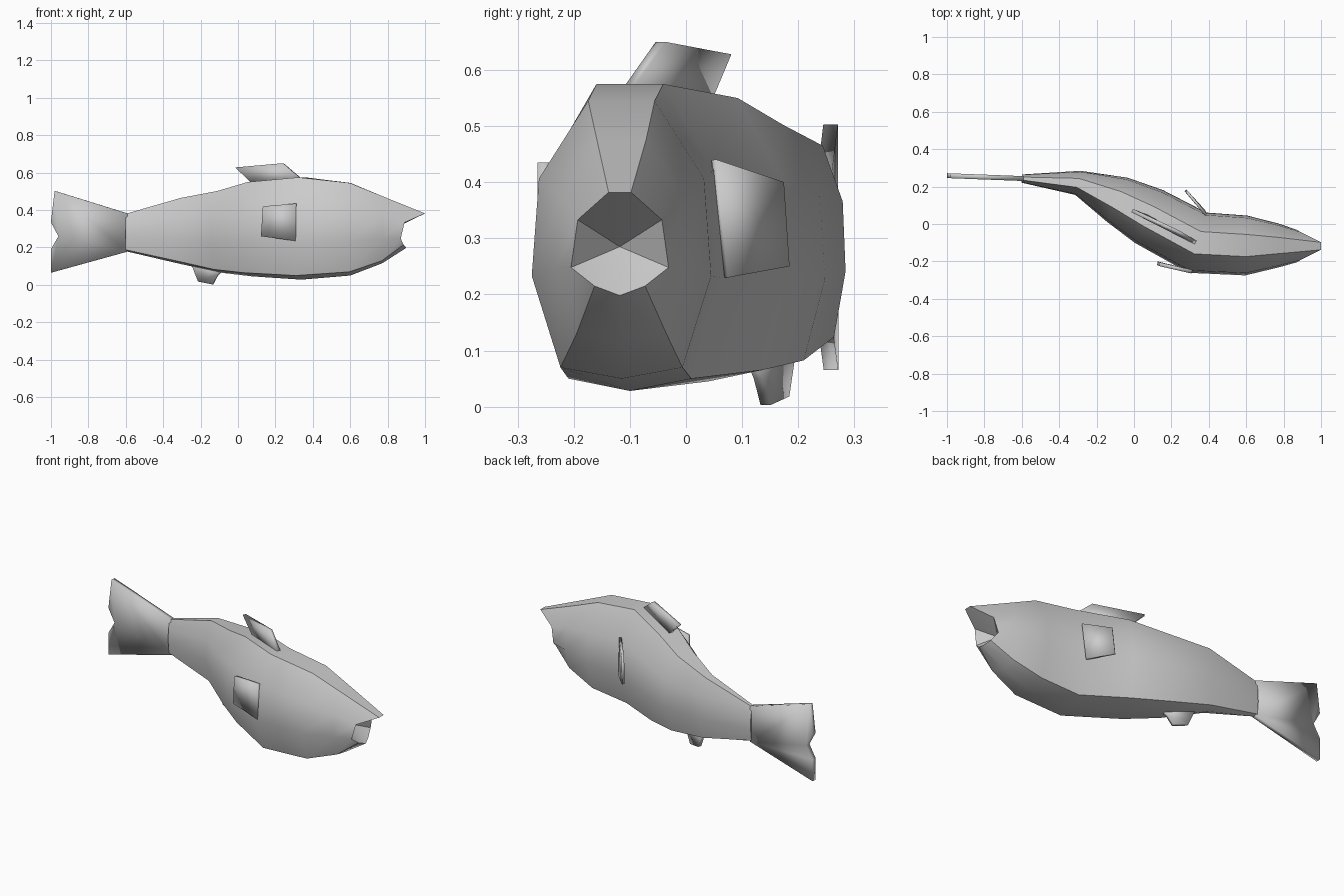
import bpy, bmesh, math
from mathutils import Vector

if "Cube" in bpy.data.objects:
    bpy.data.objects.remove(bpy.data.objects["Cube"])


def finish(name, bm, angle=30):
    bmesh.ops.recalc_face_normals(bm, faces=bm.faces)
    me = bpy.data.meshes.new(name)
    bm.to_mesh(me)
    bm.free()
    ob = bpy.data.objects.new(name, me)
    bpy.context.collection.objects.link(ob)
    bpy.ops.object.select_all(action='DESELECT')
    bpy.context.view_layer.objects.active = ob
    ob.select_set(True)
    bpy.ops.object.shade_smooth_by_angle(angle=math.radians(angle))
    return ob


def fin(name, pts, thickness):
    """Thin plate from an outline, thickened equally to both sides."""
    bm = bmesh.new()
    bm.faces.new([bm.verts.new(p) for p in pts])
    ob = finish(name, bm)
    mod = ob.modifiers.new("thickness", 'SOLIDIFY')
    mod.thickness = thickness
    mod.offset = 0
    return ob


def mirrored(half):
    """Half profile from top to bottom centre -> full closed ring."""
    return [(w, *r) for w, *r in half] + [(-w, *r) for w, *r in half[-2::-1]]


# body: rings set square to a curved spine (x, y, half width, bottom z, top z)
STATIONS = [
    (-0.60, 0.243, 0.022, 0.18, 0.38),
    (-0.30, 0.220, 0.066, 0.11, 0.465),
    (-0.09, 0.130, 0.130, 0.065, 0.502),
    (0.08, 0.040, 0.160, 0.045, 0.55),
    (0.34, -0.100, 0.168, 0.028, 0.575),
    (0.60, -0.115, 0.160, 0.05, 0.545),
    (0.77, -0.115, 0.118, 0.115, 0.475),
]
PROFILE = mirrored([(0.37, 1), (0.92, 0.72), (1, 0.37), (0.68, 0.04), (0, 0)])

bm = bmesh.new()
rings = []
for i, (x, y, w, z0, z1) in enumerate(STATIONS):
    a, b = STATIONS[max(i - 1, 0)], STATIONS[min(i + 1, len(STATIONS) - 1)]
    t = Vector((b[0] - a[0], b[1] - a[1])).normalized()
    rings.append([bm.verts.new((x - t.y * u * w, y + t.x * u * w, z0 + v * (z1 - z0)))
                  for u, v in PROFILE])

# open mouth rim: (half width, x, z), then a sunken throat
LIPS = mirrored([(0.02, 1.0, 0.382), (0.075, 0.89, 0.333), (0.087, 0.87, 0.248),
                 (0.045, 0.885, 0.215), (0, 0.90, 0.198)])
rings.append([bm.verts.new((x, -0.118 + w, z)) for w, x, z in LIPS])
throat = bm.verts.new((0.80, -0.118, 0.285))

n = len(PROFILE)
for a, b in zip(rings, rings[1:]):
    for j in range(n):
        k = (j + 1) % n
        bm.faces.new((a[j], a[k], b[k], b[j]))
bm.faces.new(rings[0])
for j in range(n):
    bm.faces.new((rings[-1][j], rings[-1][(j + 1) % n], throat))
finish("fish_body", bm, 35)

# forked tail
TAIL = [(-0.59, 0.382), (-0.98, 0.503), (-1, 0.335), (-0.96, 0.26),
        (-1, 0.19), (-1, 0.065), (-0.59, 0.178)]
fin("tail_fin", [(x, 0.2585 + (x + 1) * -0.038, z) for x, z in TAIL], 0.026)

# back fin
fin("dorsal_fin", [(0.34, -0.105, 0.565), (0.24, -0.045, 0.65),
                   (-0.01, 0.072, 0.628), (0.08, 0.035, 0.54)], 0.02)

# side fins, angled out backwards from the body
fin("near_side_fin", [(0.31, -0.255, 0.435), (0.135, -0.215, 0.42),
                      (0.125, -0.21, 0.26), (0.31, -0.255, 0.235)], 0.02)
fin("far_side_fin", [(0.385, 0.05, 0.44), (0.285, 0.17, 0.40),
                     (0.275, 0.18, 0.25), (0.375, 0.07, 0.23)], 0.014)

# belly fin
fin("belly_fin", [(-0.25, 0.19, 0.12), (-0.21, 0.175, 0.018), (-0.135, 0.142, 0.003),
                  (-0.11, 0.13, 0.05), (-0.06, 0.11, 0.10)], 0.02)
